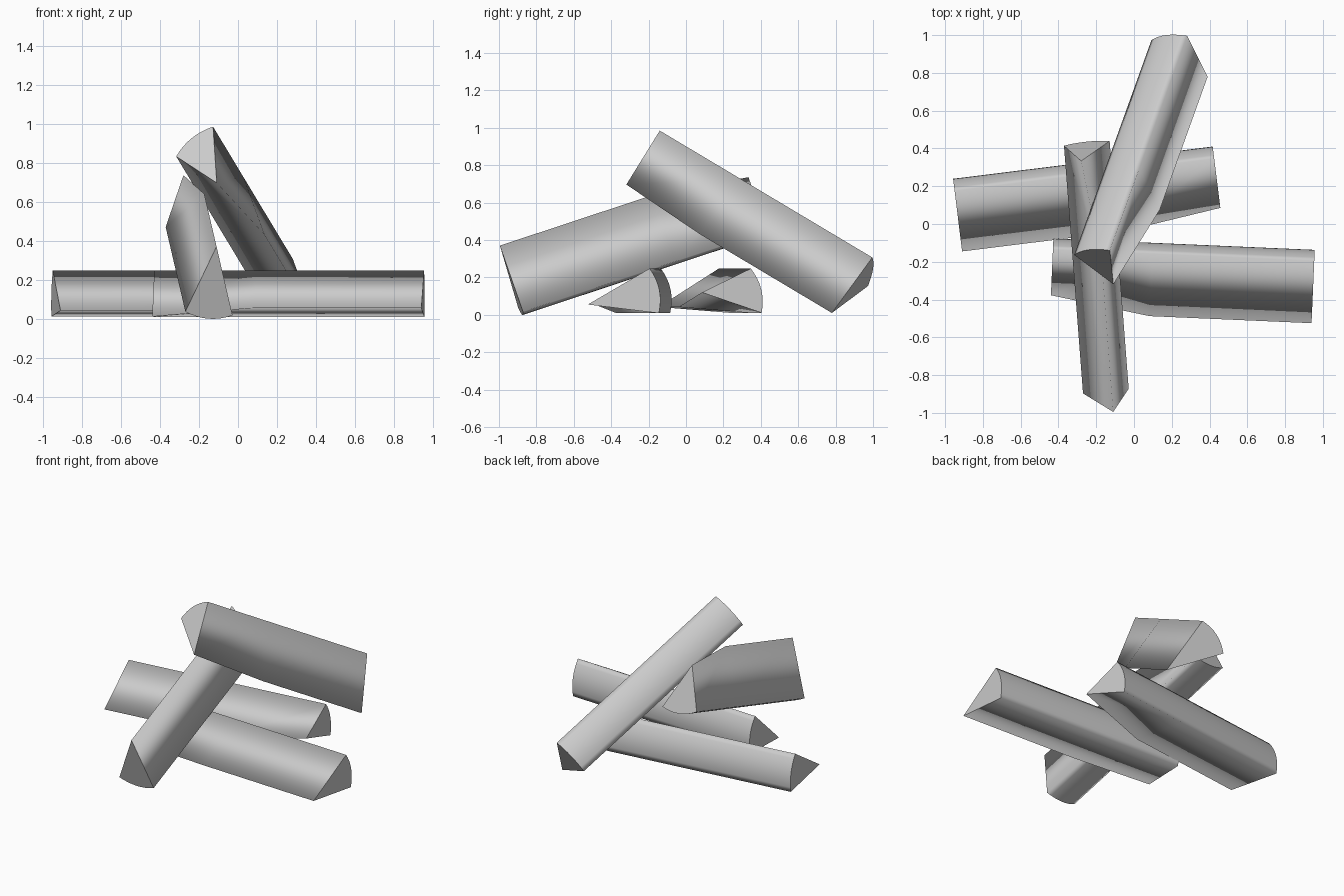
import bpy
import bmesh
from mathutils import Vector

cube = bpy.data.objects.get("Cube")
if cube:
    bpy.data.objects.remove(cube, do_unlink=True)

# One plain grey for all the wood
GREY = (0.6, 0.6, 0.6, 1.0)
wood = bpy.data.materials.new("grey_wood")
wood.diffuse_color = GREY
wood.use_nodes = True
wood.node_tree.nodes["Principled BSDF"].inputs["Base Color"].default_value = GREY

LENGTH = 1.385
DEPTH, HALF_WIDTH, BULGE = 0.363, 0.122, 0.028   # wedge section
KINK = 0.62                                      # where the split edge bends
SHIFT = (0.077, 0.061)                           # split edge offset at the thin end
ARC_STEPS = 8


def section(edge_shift):
    """Wedge outline: the split edge, then the curved bark side."""
    pts = [edge_shift]
    for i in range(ARC_STEPS + 1):
        t = 1 - 2 * i / ARC_STEPS
        pts.append((DEPTH + BULGE * (1 - t * t), HALF_WIDTH * t))
    return pts


def split_log(name, edge_start, along, toward_bark):
    """Wedge log running from its thick end, with its split edge at edge_start."""
    f = Vector(along).normalized()
    b = Vector(toward_bark)
    b = (b - f * b.dot(f)).normalized()
    side = f.cross(b)
    origin = Vector(edge_start)

    bm = bmesh.new()
    rings = []
    for t, shift in ((0, (0, 0)), (KINK, (0, 0)), (1, SHIFT)):
        rings.append([bm.verts.new(origin + f * LENGTH * t + b * u + side * v)
                      for u, v in section(shift)])
    # Long sides, shaded smooth
    for near, far in zip(rings, rings[1:]):
        for i in range(len(near)):
            j = (i + 1) % len(near)
            bm.faces.new((near[i], near[j], far[j], far[i])).smooth = True
    # Flat sawn ends with crisp rims
    for ring in (rings[0], rings[-1]):
        end = bm.faces.new(ring)
        for edge in end.edges:
            edge.smooth = False
    bmesh.ops.recalc_face_normals(bm, faces=bm.faces[:])

    mesh = bpy.data.meshes.new(name)
    bm.to_mesh(mesh)
    bm.free()
    mesh.materials.append(wood)
    obj = bpy.data.objects.new(name, mesh)
    bpy.context.collection.objects.link(obj)
    return obj


# Two logs lying on the ground
split_log("front_ground_log", (0.94, -0.525, 0.055), (-1.38, 0.06, 0), (0.02, 0.97, 0.2))
split_log("back_ground_log", (-0.91, -0.145, 0.042), (1.37, 0.17, 0), (-0.12, 0.965, 0.24))
# Two logs leaning across them
split_log("front_leaning_log", (-0.11, -0.995, 0.37), (-0.1, 1.3, 0.43), (-0.04, 0.115, -0.35))
split_log("top_leaning_log", (0.39, 0.78, 0.01), (-0.41, -1.14, 0.68), (-0.2, 0.21, 0.215))
